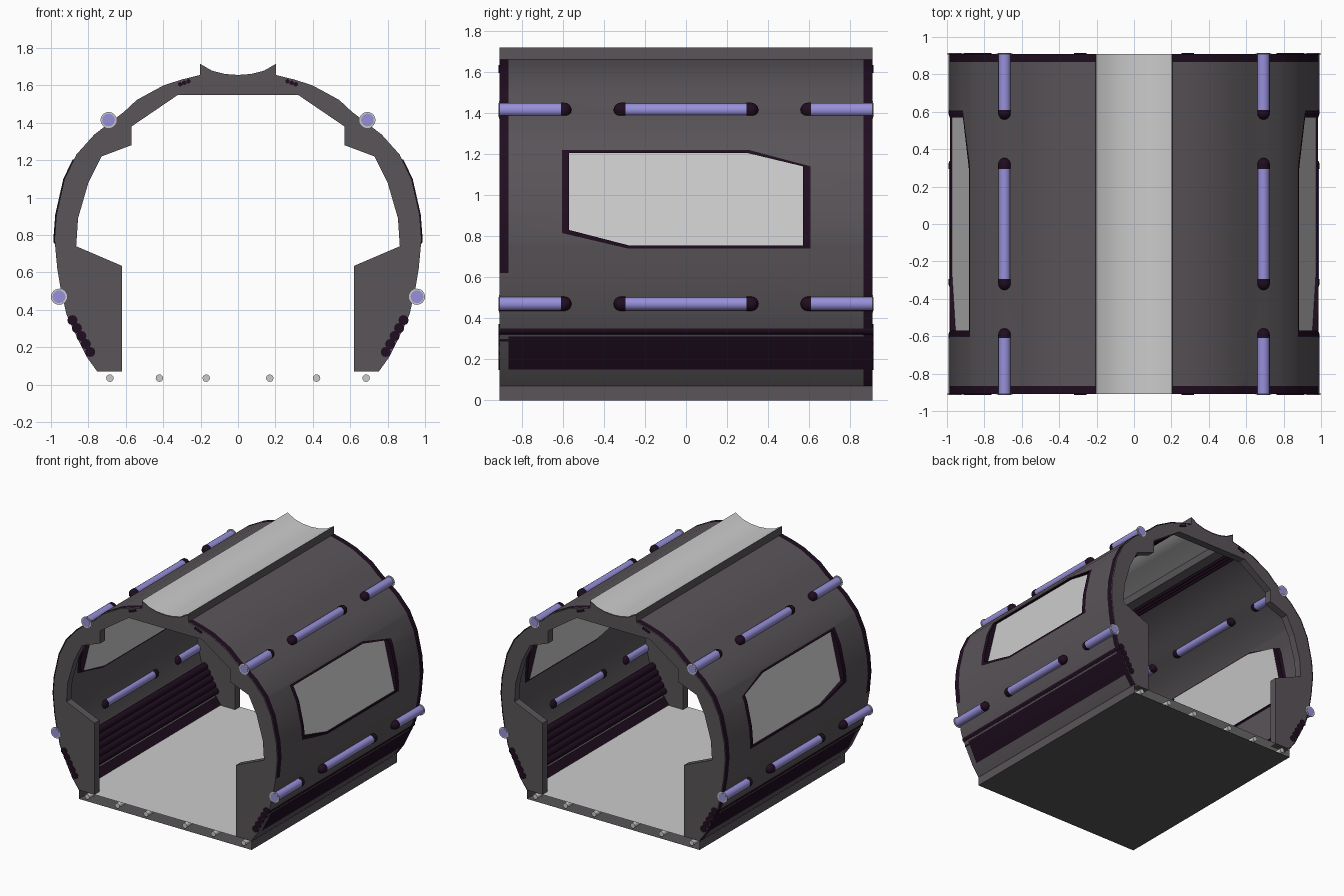
import bpy, bmesh, math
from mathutils import Matrix, Vector

if "Cube" in bpy.data.objects:
    bpy.data.objects.remove(bpy.data.objects["Cube"])


def mat(name, rgb):
    m = bpy.data.materials.new(name)
    m.diffuse_color = (*rgb, 1)
    m.use_nodes = True
    m.node_tree.nodes["Principled BSDF"].inputs["Base Color"].default_value = m.diffuse_color
    return m


WALL = mat("charcoal grey", (0.100, 0.089, 0.098))
DARK = mat("dark plum", (0.014, 0.004, 0.014))
BLUE = mat("lavender blue", (0.31, 0.28, 0.70))
LIGHT = mat("light grey", (0.60, 0.60, 0.60))

L = 0.91        # half length of the corridor
# Outer cross-section of the right wall, bottom to roof fin (x, z)
OUTER = [(.757, .07), (.815, .15), (.893, .31), (.923, .377), (.955, .52), (.972, .62),
         (.987, .78), (.977, .91), (.934, 1.10), (.87, 1.233), (.774, 1.34), (.69, 1.405),
         (.613, 1.463), (.544, 1.527), (.40, 1.605), (.30, 1.637), (.205, 1.66), (.203, 1.72)]
# Inner cross-section of the end frames, bottom to top
INNER = [(.62, .07), (.62, .635), (.865, .74), (.855, .89), (.80, 1.08),
         (.73, 1.22), (.57, 1.28), (.57, 1.38), (.32, 1.55)]
RIDGE = [(.203, 1.72), (.14, 1.685), (.07, 1.667), (0, 1.662)]


def finish(name, bm, mats, mirror=False, angle=25):
    me = bpy.data.meshes.new(name)
    bm.to_mesh(me)
    bm.free()
    ob = bpy.data.objects.new(name, me)
    bpy.context.collection.objects.link(ob)
    for m in mats:
        me.materials.append(m)
    if mirror:
        ob.modifiers.new("Mirror", 'MIRROR')
    bpy.ops.object.select_all(action='DESELECT')
    ob.select_set(True)
    bpy.context.view_layer.objects.active = ob
    bpy.ops.object.shade_smooth_by_angle(angle=math.radians(angle))
    return ob


def sheet(bm, pts, stations):
    """Open sheet: a cross-section swept through the given y stations."""
    rows = [[bm.verts.new((x, y, z)) for x, z in pts] for y in stations]
    for a, b in zip(rows, rows[1:]):
        for i in range(len(pts) - 1):
            bm.faces.new((a[i], a[i + 1], b[i + 1], b[i]))


def rod(bm, x, z, r, y0, y1, seg=16):
    m = Matrix.Translation((x, (y0 + y1) / 2, z)) @ Matrix.Rotation(math.pi / 2, 4, 'X')
    bmesh.ops.create_cone(bm, cap_ends=True, segments=seg, radius1=r, radius2=r,
                          depth=abs(y1 - y0), matrix=m)


# Window outlines in (y, z), clockwise: opening and dark border
OPENING = [(-.57, .83), (-.57, 1.205), (.30, 1.205), (.57, 1.14), (.57, .755), (-.28, .755)]
BORDER = [(-.605, .815), (-.605, 1.22), (.305, 1.22), (.607, 1.14), (.607, .74), (-.285, .74)]


def inside(c, poly):
    for (y0, z0), (y1, z1) in zip(poly, poly[1:] + poly[:1]):
        if (y1 - y0) * (c.z - z0) - (z1 - z0) * (c.y - y0) > 1e-5:
            return False
    return True


def glass_x(z):
    return .972 - (z - .755) / .45 * .107


# Side walls with cut windows, painted by position
bm = bmesh.new()
sheet(bm, OUTER, [-L, -.865, .865, L])
for poly in (OPENING, BORDER):
    for (y0, z0), (y1, z1) in zip(poly, poly[1:] + poly[:1]):
        bmesh.ops.bisect_plane(bm, geom=bm.verts[:] + bm.edges[:] + bm.faces[:], dist=1e-5,
                               plane_co=(0, y0, z0), plane_no=(0, z1 - z0, y0 - y1))
hole = []
for f in bm.faces:
    c = f.calc_center_median()
    if inside(c, OPENING):
        hole.append(f)
    strip = .15 < c.z < .31 and abs(c.y) < .865
    rim = abs(c.y) > .865 and (.08 if c.y > 0 else .62) < c.z < 1.655
    f.material_index = 1 if strip or rim or inside(c, BORDER) else 0
bmesh.ops.delete(bm, geom=hole, context='FACES')
# Window reveals: hole edges pulled inward to the glass
edges = [e for e in bm.edges if e.is_boundary
         and all(abs(v.co.y) < .6 and .74 < v.co.z < 1.22 for v in e.verts)]
new = bmesh.ops.extrude_edge_only(bm, edges=edges)["geom"]
for g in new:
    if isinstance(g, bmesh.types.BMVert):
        g.co.x = glass_x(g.co.z)
    elif isinstance(g, bmesh.types.BMFace):
        g.material_index = 1
finish("side_walls", bm, [WALL, DARK], True)

# Window panes
bm = bmesh.new()
bm.faces.new([bm.verts.new((glass_x(z), y, z)) for y, z in reversed(OPENING)])
finish("window_panes", bm, [LIGHT], True)

# Dished roof strip between the fins
bm = bmesh.new()
sheet(bm, RIDGE + [(-x, z) for x, z in RIDGE[-2::-1]], [-L, L])
finish("roof_strip", bm, [LIGHT])

# End frames, slightly inside the wall skin
half = [(x * .994, .07 + (z - .07) * .997) for x, z in OUTER] + \
       [(x, z - .006) for x, z in RIDGE[1:]]
outer = half + [(-x, z) for x, z in half[-2::-1]]
inner = [(-x, z) for x, z in INNER] + INNER[::-1]
for name, y0, depth in (("front_frame", -L, .06), ("back_frame", L, -.06)):
    bm = bmesh.new()
    face = bm.faces.new([bm.verts.new((x, y0, z)) for x, z in outer + inner])
    ext = bmesh.ops.extrude_face_region(bm, geom=[face], use_keep_orig=True)["geom"]
    bmesh.ops.translate(bm, vec=(0, depth, 0),
                        verts=[g for g in ext if isinstance(g, bmesh.types.BMVert)])
    bmesh.ops.recalc_face_normals(bm, faces=bm.faces)
    finish(name, bm, [WALL], angle=10)

# Light tubes, their dark sockets and pale end rings
tubes, sockets, rings = bmesh.new(), bmesh.new(), bmesh.new()
for x, z in ((.692, 1.415), (.957, .47)):
    rod(tubes, x, z, .032, -.30, .30)
    for s in (-1, 1):
        rod(tubes, x, z, .034, s * .60, s * (L + .004))
        rod(rings, x, z, .043, s * (L - .004), s * (L + .002), 24)
        for a, b in ((.295, .318), (.61, .593)):
            rod(sockets, x, z, .035, s * a, s * b)
            bmesh.ops.create_uvsphere(sockets, u_segments=16, v_segments=8, radius=.035,
                                      matrix=Matrix.Translation((x, s * b, z)))
finish("light_tubes", tubes, [BLUE], True, 40)
finish("tube_sockets", sockets, [DARK], True, 40)
finish("tube_end_rings", rings, [LIGHT], True, 40)

# Dark cable runs low on the walls and under the roof
bm = bmesh.new()
for i in range(5):
    t = i / 4
    rod(bm, .79 + .095 * t, .175 + .17 * t, .027, -L - .003, L + .003, 12)
for i in range(3):
    rod(bm, .265 + .022 * i, 1.622 - .008 * i, .012, -L - .003, L + .003, 10)
finish("cable_runs", bm, [DARK], True, 40)

# Dark skirting strip inside, along the floor
bm = bmesh.new()
sheet(bm, [(.745, .074), (.787, .13)], [-.85, .85])
finish("skirting", bm, [DARK], True)

# Floor deck, open-ended tray beneath it, and the pipes between them
bm = bmesh.new()
sheet(bm, [(.757, .07), (-.757, .07)], [-L, L])
finish("floor_deck", bm, [LIGHT])
bm = bmesh.new()
sheet(bm, [(-.757, .069), (-.757, 0), (.757, 0), (.757, .069)], [-L, L])
finish("floor_tray", bm, [WALL])
bm = bmesh.new()
for x in (.17, .42, .685):
    rod(bm, x, .035, .02, -L, L, 12)
finish("floor_pipes", bm, [LIGHT], True, 40)
